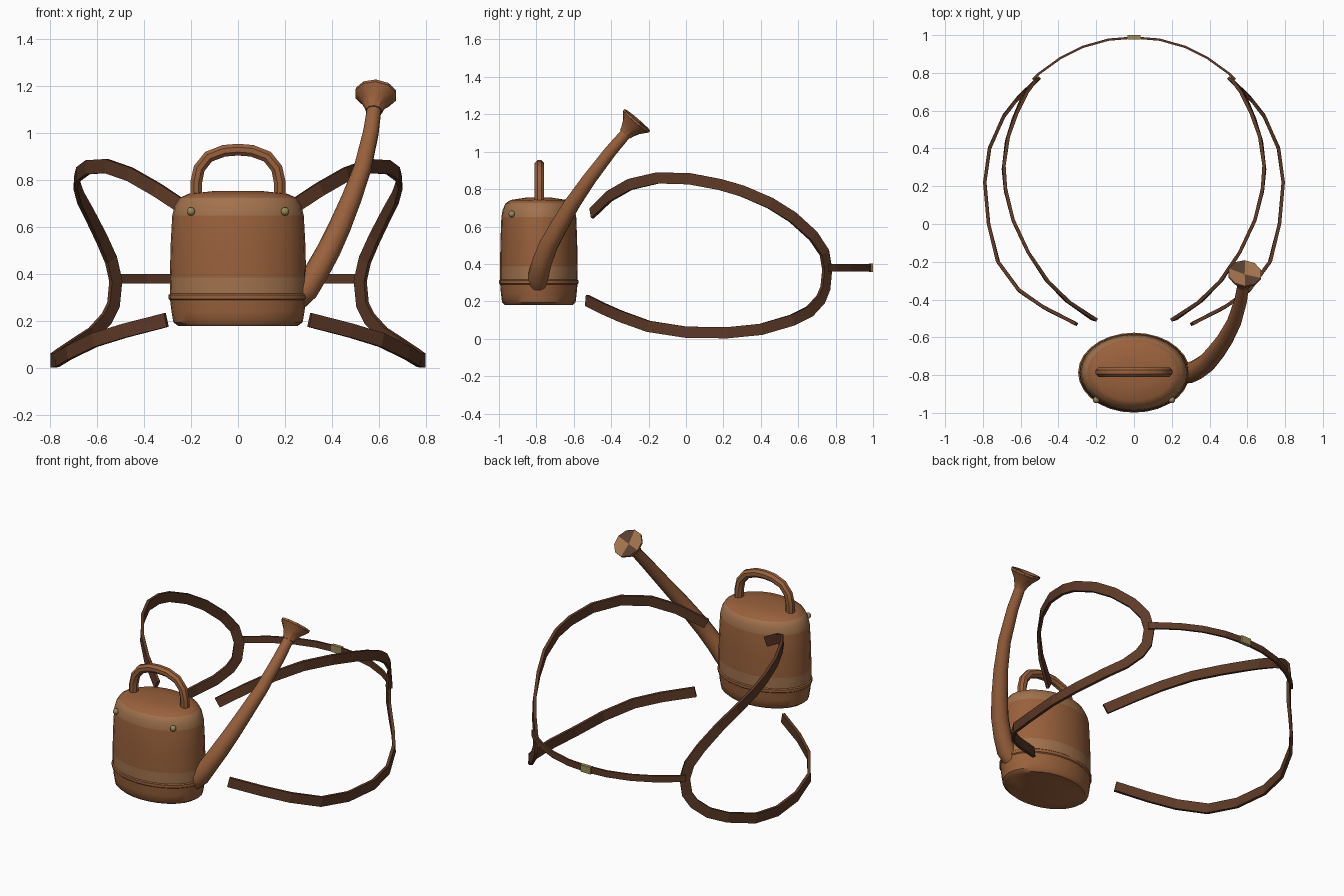
import bpy, bmesh, math
from mathutils import Vector

if "Cube" in bpy.data.objects:
    bpy.data.objects.remove(bpy.data.objects["Cube"])

def material(name, rgb):
    m = bpy.data.materials.new(name)
    m.diffuse_color = (*rgb, 1)
    m.use_nodes = True
    m.node_tree.nodes["Principled BSDF"].inputs["Base Color"].default_value = m.diffuse_color
    return m

COPPER = material("copper", (0.32, 0.12, 0.045))
PALE = material("worn_copper", (0.36, 0.17, 0.075))
LEATHER = material("leather", (0.11, 0.042, 0.02))
BRASS = material("brass", (0.32, 0.25, 0.10))
DARK = material("dark_copper", (0.10, 0.05, 0.03))

def skin(name, rings, mats, closed_ends=True, angle=40):
    """Bridge a list of equal-length point rings into one mesh."""
    bm = bmesh.new()
    vs = [[bm.verts.new(p) for p in r] for r in rings]
    n = len(rings[0])
    for a, b in zip(vs, vs[1:]):
        for i in range(n):
            j = (i + 1) % n
            bm.faces.new((a[i], a[j], b[j], b[i]))
    if closed_ends:
        bm.faces.new(vs[0][::-1])
        bm.faces.new(vs[-1])
    bmesh.ops.recalc_face_normals(bm, faces=bm.faces)
    me = bpy.data.meshes.new(name)
    bm.to_mesh(me)
    bm.free()
    ob = bpy.data.objects.new(name, me)
    bpy.context.collection.objects.link(ob)
    for m in mats:
        me.materials.append(m)
    bpy.context.view_layer.objects.active = ob
    ob.select_set(True)
    if angle:
        bpy.ops.object.shade_smooth_by_angle(angle=math.radians(angle))
    ob.select_set(False)
    return ob

def tangents(pts):
    last = len(pts) - 1
    return [(pts[min(i + 1, last)] - pts[max(i - 1, 0)]).normalized() for i in range(last + 1)]

def tube(name, pts, radii, sides, ref, mat):
    pts = [Vector(p) for p in pts]
    rings = []
    for p, t, r in zip(pts, tangents(pts), radii):
        u = t.cross(Vector(ref)).normalized()
        v = t.cross(u)
        rings.append([p + r * (math.cos(a) * u + math.sin(a) * v)
                      for a in (2 * math.pi * (k + .5) / sides for k in range(sides))])
    return skin(name, rings, [mat])

def ribbon(name, pts, width, thick, centre, mirror):
    """Flat band whose face looks away from a vertical axis at `centre`."""
    pts = [Vector(p) for p in pts]
    rings = []
    for p, t in zip(pts, tangents(pts)):
        out = p - Vector(centre)
        out.z = 0
        out = (out - out.dot(t) * t).normalized()
        w = t.cross(out) * width / 2
        o = out * thick / 2
        rings.append([p + w + o, p + w - o, p - w - o, p - w + o])
    ob = skin(name, rings, [LEATHER], angle=None)
    if mirror:
        ob.modifiers.new("mirror", 'MIRROR')
    return ob

# Can body: oval lathe with a raised hoop and rounded shoulder
profile = [(.255, .18), (.275, .195), (.283, .24), (.289, .29), (.296, .295), (.296, .312),
           (.289, .317), (.290, .385), (.287, .52), (.28, .65), (.27, .69), (.248, .725),
           (.21, .742), (.10, .754)]
CY = -.787
N = 28
body = skin("can_body", [[(r * math.cos(a), CY + r * .715 * math.sin(a), z)
            for a in (2 * math.pi * k / N for k in range(N))] for r, z in profile], [COPPER, PALE])
for f in body.data.polygons:
    z = f.center.z
    f.material_index = int(.317 < z < .385 or .65 < z < .73)

# Arched carrying handle
arch = [(-.178, .71), (-.178, .79), (-.165, .85), (-.125, .90), (-.06, .925)]
arch = arch + [(0, .93)] + [(-x, z) for x, z in arch[::-1]]
tube("handle", [(x, CY + .003, z) for x, z in arch], [.027] * len(arch), 8, (0, 1, 0), COPPER)

# Curved tapering spout
spout = [(.25, -.79, .30), (.29, -.79, .335), (.335, -.77, .41), (.385, -.735, .50),
         (.432, -.68, .60), (.482, -.61, .72), (.53, -.52, .85), (.565, -.405, 1.0), (.58, -.315, 1.105)]
tube("spout", spout, [.055, .055, .053, .051, .048, .043, .038, .034, .031], 12, (0, 1, -1), COPPER)

# Sprinkler rose: flared cone with a slightly dished, segmented face
axis = Vector((.08, .65, .76)).normalized()
u = axis.cross(Vector((1, 0, 0))).normalized()
v = axis.cross(u)
face_c = Vector((.587, -.26, 1.17))
rose = skin("rose", [[face_c + axis * d + r * (math.cos(a) * u + math.sin(a) * v)
            for a in (2 * math.pi * k / 10 for k in range(10))]
            for d, r in ((-.10, .036), (-.085, .04), (-.05, .058), (-.012, .09), (0, .09), (-.01, .004))],
            [COPPER, DARK, PALE], angle=30)
for k in range(10):
    rose.data.polygons[40 + k].material_index = 1 if k % 5 < 2 else 2

# Shoulder strap loop, mirrored left and right
loop = [(.21, -.505, .67), (.35, -.41, .762), (.46, -.30, .825), (.56, -.15, .86), (.64, .02, .855),
        (.68, .18, .825), (.69, .30, .79), (.67, .45, .725), (.63, .57, .65), (.58, .68, .55),
        (.54, .74, .46), (.52, .755, .37), (.53, .745, .27), (.56, .72, .21), (.62, .66, .145),
        (.69, .57, .10), (.765, .40, .05), (.79, .22, .032), (.77, 0, .035), (.72, -.20, .066),
        (.61, -.35, .12), (.48, -.44, .16), (.305, -.53, .205)]
ribbon("shoulder_strap", loop, .06, .018, (0, .2, 0), True)

# Back strap joining both loops
back = [(.535, .765), (.505, .795), (.39, .878), (.27, .938), (.135, .976)]
back = back + [(0, .987)] + [(-x, y) for x, y in back[::-1]]
ribbon("back_strap", [(x, y, .38) for x, y in back], .04, .012, (0, .2, 0), False)

# Brass buckle
buckle = [(sx * .035, .989 + sy * .011) for sx, sy in ((-1, -1), (1, -1), (1, 1), (-1, 1))]
skin("buckle", [[(x, y, z) for x, y in buckle] for z in (.358, .402)], [BRASS], angle=None)

# Brass rivets on the front
for s, label in ((-1, "left"), (1, "right")):
    bpy.ops.mesh.primitive_uv_sphere_add(segments=10, ring_count=6, radius=.018,
                                         location=(s * .2, -.931, .667))
    rivet = bpy.context.object
    rivet.name = "rivet_" + label
    rivet.data.materials.append(BRASS)
    bpy.ops.object.shade_smooth()
    rivet.select_set(False)
